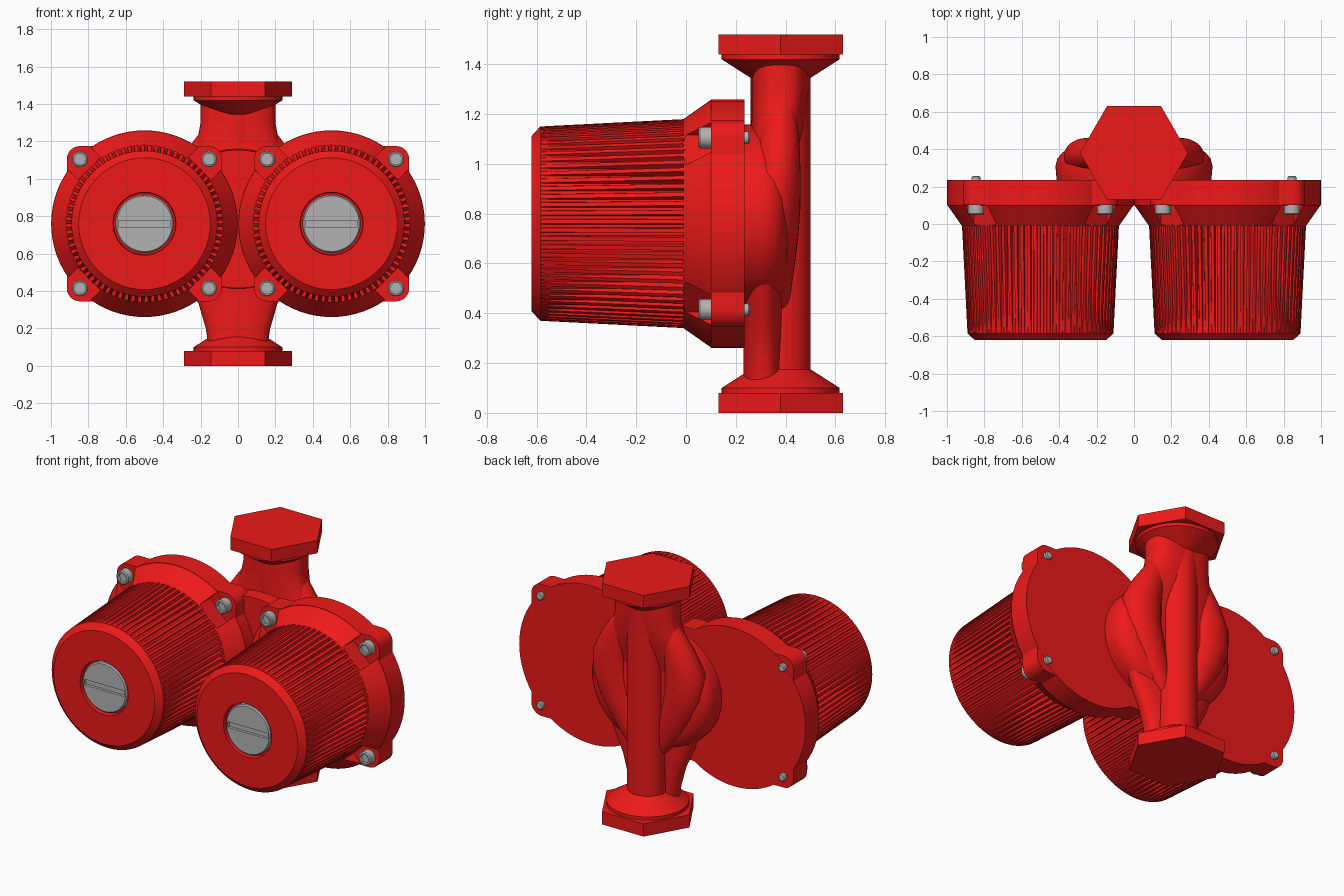
import bpy, bmesh
from math import cos, sin, pi, radians, copysign
from mathutils import Matrix

if "Cube" in bpy.data.objects:
    bpy.data.objects.remove(bpy.data.objects["Cube"])


def material(name, rgb):
    m = bpy.data.materials.new(name)
    m.diffuse_color = (*rgb, 1)
    m.use_nodes = True
    m.node_tree.nodes["Principled BSDF"].inputs["Base Color"].default_value = m.diffuse_color
    return m


RED = material("red_paint", (0.85, 0.01, 0.01))
STEEL = material("steel", (0.45, 0.45, 0.45))
CX, CZ = 0.5, 0.76      # motor axis, mirrored to -x
BOLT = 0.345            # bolt offset from the motor axis


def ring_y(y, r, cx=CX, cz=CZ, n=72, rz=None):
    """Circle around the y axis."""
    return [(cx + r * cos(2 * pi * i / n), y, cz + (rz or r) * sin(2 * pi * i / n)) for i in range(n)]


def ring_z(z, rx, ry=None, cx=0, cy=0.38, n=48, p=2):
    """Circle, ellipse or superellipse around the z axis."""
    def f(v):
        return copysign(abs(v) ** (2 / p), v)
    return [(cx + rx * f(cos(2 * pi * i / n)), cy + (ry or rx) * f(sin(2 * pi * i / n)), z) for i in range(n)]


def loft(name, rings, mat=RED, mirror=False):
    """Skin a stack of equal rings and cap both ends."""
    bm = bmesh.new()
    rows = [[bm.verts.new(c) for c in r] for r in rings]
    n = len(rows[0])
    for a, b in zip(rows, rows[1:]):
        for i in range(n):
            j = (i + 1) % n
            bm.faces.new((a[i], a[j], b[j], b[i]))
    bm.faces.new(rows[0])
    bm.faces.new(rows[-1])
    bmesh.ops.recalc_face_normals(bm, faces=bm.faces)
    me = bpy.data.meshes.new(name)
    bm.to_mesh(me)
    bm.free()
    me.materials.append(mat)
    ob = bpy.data.objects.new(name, me)
    bpy.context.collection.objects.link(ob)
    if mirror:
        ob.modifiers.new("mirror", 'MIRROR').use_mirror_merge = False
    return ob


def cut(ob, cutter):
    """Subtract the cutter and remove it."""
    mod = ob.modifiers.new("cut", 'BOOLEAN')
    mod.operation, mod.solver, mod.object = 'DIFFERENCE', 'EXACT', cutter
    bpy.context.view_layer.objects.active = ob
    bpy.ops.object.modifier_move_to_index(modifier="cut", index=0)
    bpy.ops.object.modifier_apply(modifier="cut")
    bpy.data.objects.remove(cutter)


def box(name, size, matrix):
    bm = bmesh.new()
    bmesh.ops.create_cube(bm, size=1, matrix=matrix @ Matrix.Diagonal((*size, 1)))
    me = bpy.data.meshes.new(name)
    bm.to_mesh(me)
    bm.free()
    ob = bpy.data.objects.new(name, me)
    bpy.context.collection.objects.link(ob)
    ob.hide_render = True
    return ob


# Finned motor shell: toothed at the base, fading into a smooth nose
FINS = 72
n = FINS * 4


def toothed(y, low, high):
    out = []
    for i in range(n):
        r = high if i % 4 < 2 else low
        a = 2 * pi * (i // 4 + (0, 0.48, 0.56, 0.92)[i % 4]) / FINS
        out.append((CX + r * cos(a), y, CZ + r * sin(a)))
    return out


loft("motor_shell", [toothed(0, 0.388, 0.42), toothed(-0.55, 0.388, 0.392),
                     toothed(-0.585, 0.39, 0.39), toothed(-0.62, 0.352, 0.352),
                     toothed(-0.62, 0.168, 0.168), toothed(-0.585, 0.165, 0.165)], mirror=True)

# Slotted plug in the nose
plug = loft("motor_plug", [ring_y(-0.58, 0.155), ring_y(-0.61, 0.155), ring_y(-0.617, 0.148)],
            STEEL, mirror=True)
cut(plug, box("slot_cutter", (0.28, 0.04, 0.035), Matrix.Translation((CX, -0.62, CZ))))

# Conical collar with a pocket for each bolt
collar = loft("motor_collar", [ring_y(-0.01, 0.42), ring_y(0.10, 0.497), ring_y(0.12, 0.497)], mirror=True)
for k in range(4):
    turn = Matrix.Translation((CX, 0, CZ)) @ Matrix.Rotation(radians(45 + 90 * k), 4, 'Y')
    cut(collar, box("pocket_cutter", (0.2, 0.2, 0.17), turn @ Matrix.Translation((0.518, 0.003, 0))))

# Round flange and the rounded square plate that forms its bolt ears
loft("motor_flange", [ring_y(0.10, 0.499), ring_y(0.235, 0.499)], mirror=True)
corner = []
for k, (sx, sz) in enumerate([(1, 1), (-1, 1), (-1, -1), (1, -1)]):
    for i in range(9):
        a = pi / 2 * (k + i / 8)
        corner.append((CX + sx * BOLT + 0.07 * cos(a), CZ + sz * BOLT + 0.07 * sin(a)))
loft("bolt_ears", [[(x, y, z) for x, z in corner] for y in (0.101, 0.234)], mirror=True)

# Socket head bolts
for sx in (-1, 1):
    for sz in (-1, 1):
        x, z = CX + sx * BOLT, CZ + sz * BOLT
        bolt = loft("flange_bolt", [ring_y(y, r, x, z, 24) for y, r in
                    ((0.05, 0.037), (0.056, 0.043), (0.105, 0.043), (0.105, 0.025), (0.25, 0.025), (0.256, 0.019))],
                    STEEL, mirror=True)
        cut(bolt, loft("socket_cutter", [ring_y(y, 0.032, x, z, 6) for y in (0.03, 0.07)], STEEL))

# Hexagonal pipe ends with conical shoulders
for name, base, s in (("lower", 0, 1), ("upper", 1.52, -1)):
    loft(name + "_hex_flange", [ring_z(base, 0.289, n=6), ring_z(base + s * 0.08, 0.289, n=6)])
    loft(name + "_shoulder", [ring_z(base + s * h, r) for h, r in
                              ((0.07, 0.237), (0.10, 0.237), (0.175, 0.12))])

# Straight pipe at the rear and the wider necks in front of it
loft("rear_pipe", [ring_z(0.05, 0.12), ring_z(1.47, 0.12)])
loft("upper_neck", [ring_z(z, rx, ry, cy=cy, p=2.6) for z, rx, ry, cy in
                    ((1.43, 0.2, 0.115, 0.38), (1.3, 0.2, 0.115, 0.38), (1.22, 0.215, 0.11, 0.375),
                     (1.13, 0.25, 0.105, 0.365), (1.0, 0.3, 0.09, 0.34), (0.85, 0.31, 0.08, 0.32))])
loft("lower_neck", [ring_z(z, rx, 0.08, cy=0.31, p=2.4) for z, rx in
                    ((0.12, 0.16), (0.2, 0.172), (0.33, 0.21), (0.45, 0.27), (0.6, 0.32))])

# Round pump chamber
loft("pump_chamber", [ring_y(y, r, 0, 0.785, rz=r * 0.9) for y, r in
                      ((0.18, 0.41), (0.25, 0.415), (0.31, 0.42), (0.35, 0.41), (0.385, 0.38),
                       (0.405, 0.33), (0.415, 0.25))])

# Swelling side channels of the chamber
loft("side_channel", [ring_z(z, rx, ry, cx, cy, 32) for z, cx, cy, rx, ry in
                      ((1.31, 0.13, 0.38, 0.02, 0.02), (1.22, 0.16, 0.38, 0.065, 0.06),
                       (1.1, 0.21, 0.375, 0.1, 0.08), (0.97, 0.25, 0.365, 0.125, 0.095),
                       (0.83, 0.25, 0.36, 0.125, 0.1), (0.7, 0.21, 0.36, 0.12, 0.09),
                       (0.58, 0.16, 0.36, 0.1, 0.075), (0.48, 0.11, 0.37, 0.07, 0.05),
                       (0.4, 0.08, 0.385, 0.02, 0.02))], mirror=True)

# Smooth shading with sharp edges kept
bpy.ops.object.select_all(action='SELECT')
bpy.context.view_layer.objects.active = collar
bpy.ops.object.shade_smooth_by_angle(angle=radians(30))
